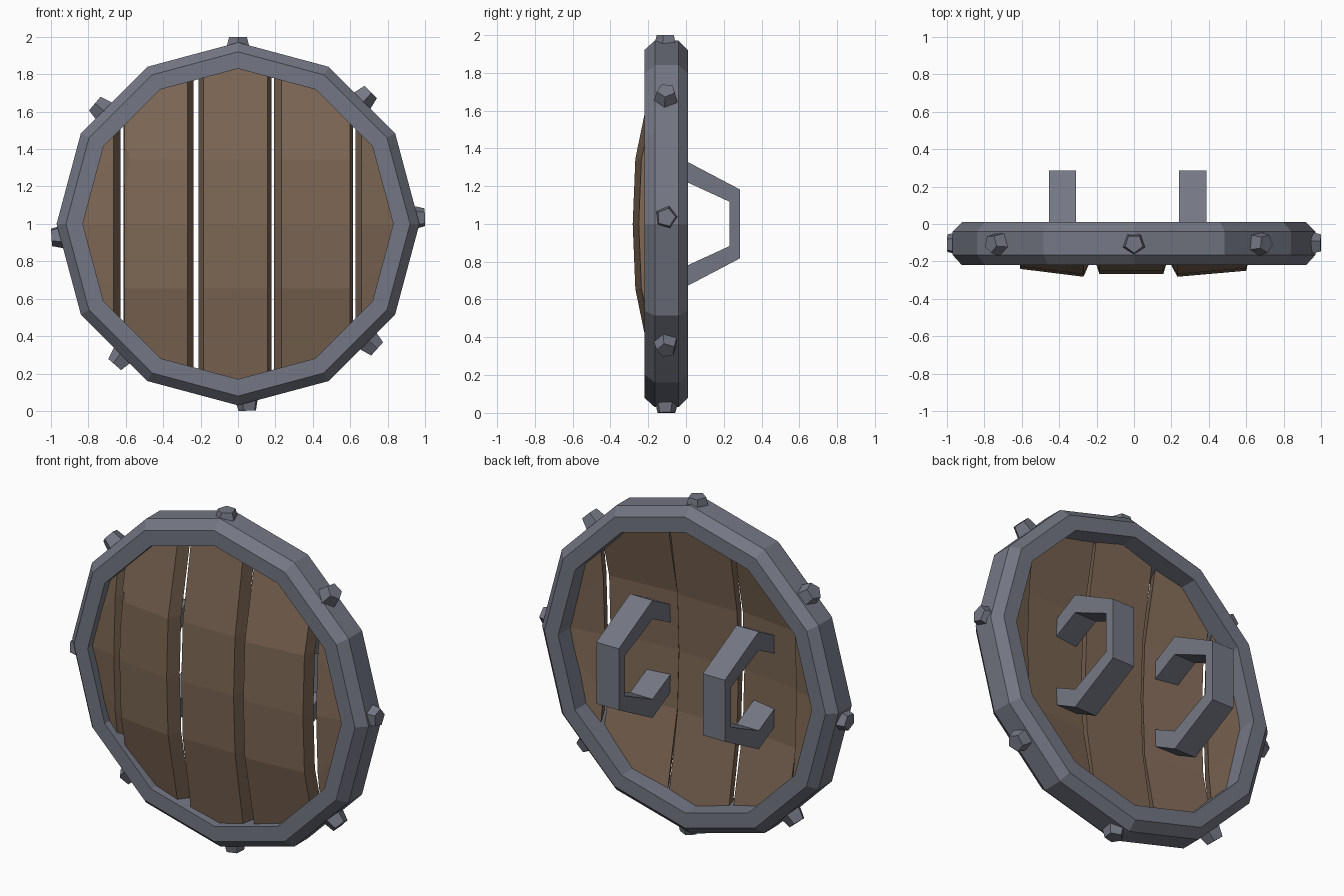
import bpy, bmesh, math
from mathutils import Matrix, Vector

if "Cube" in bpy.data.objects:
    bpy.data.objects.remove(bpy.data.objects["Cube"])

CZ = 1.0    # height of the shield centre


def material(name, rgb):
    m = bpy.data.materials.new(name)
    m.diffuse_color = (*rgb, 1)
    m.use_nodes = True
    m.node_tree.nodes["Principled BSDF"].inputs["Base Color"].default_value = m.diffuse_color
    return m


METAL = material("grey_metal", (0.175, 0.185, 0.23))
WOOD = material("brown_wood", (0.21, 0.137, 0.09))


def make(name, bm, mat):
    bmesh.ops.recalc_face_normals(bm, faces=bm.faces)
    me = bpy.data.meshes.new(name)
    bm.to_mesh(me)
    bm.free()
    me.materials.append(mat)
    ob = bpy.data.objects.new(name, me)
    bpy.context.collection.objects.link(ob)
    return ob


def loft(name, sections, mat, closed=False):
    """Skin a list of equal-length point loops."""
    bm = bmesh.new()
    rows = [[bm.verts.new(p) for p in s] for s in sections]
    n = len(rows[0])
    for i in range(len(rows) if closed else len(rows) - 1):
        a, b = rows[i], rows[(i + 1) % len(rows)]
        for j in range(n):
            k = (j + 1) % n
            bm.faces.new((a[j], a[k], b[k], b[j]))
    if not closed:
        bm.faces.new(rows[0])
        bm.faces.new(rows[-1])
    return make(name, bm, mat)


# Twelve-sided metal rim with chamfered outer edges (radius, y)
profile = [(0.83, -0.22), (0.92, -0.22), (0.97, -0.165),
           (0.97, -0.04), (0.92, 0.01), (0.83, 0.01)]
loft("rim", [[(r * math.cos(i * math.pi / 6), y, CZ + r * math.sin(i * math.pi / 6))
              for r, y in profile] for i in range(12)], METAL, closed=True)

# Five-sided studs around the rim
for i, deg in enumerate((90, 45, 2, -42, -87, -131, -176, 140)):
    a = math.radians(deg)
    d = Vector((math.cos(a), 0, math.sin(a)))
    bm = bmesh.new()
    bmesh.ops.create_cone(bm, cap_ends=True, segments=5, radius1=0.075,
                          radius2=0.05, depth=0.1)
    rot = d.to_track_quat('Z', 'Y').to_matrix().to_4x4()
    bm.transform(Matrix.Translation(Vector((0, -0.105, CZ)) + d * 0.95) @ rot
                 @ Matrix.Rotation(i * 0.5, 4, 'Z'))
    make(f"stud_{i + 1}", bm, METAL)

# Bowed planks: front x pair, back x pair, front y pair at mid height
planks = [(-0.84, -0.665, -0.86, -0.627, -0.175, -0.212),
          (-0.608, -0.27, -0.612, -0.237, -0.24, -0.282),
          (-0.185, 0.157, -0.21, 0.18, -0.266, -0.266),
          (0.232, 0.6, 0.192, 0.616, -0.282, -0.25),
          (0.66, 0.84, 0.628, 0.86, -0.212, -0.175)]
THICK = 0.075
boards = []
for i, (f0, f1, b0, b1, y0, y1) in enumerate(planks):
    sections = []
    for step in (-2, -1, 0, 1, 2):
        s = []
        for x, y, back in ((f0, y0, 0), (f1, y1, 0), (b1, y1, THICK), (b0, y0, THICK)):
            end = math.sqrt(0.875 ** 2 - x * x)
            z = (0, min(0.345, end * 0.6), end)[abs(step)]
            yy = (y, y + 0.014, -0.165)[abs(step)]
            s.append((x, yy + back, CZ + math.copysign(z, step)))
        sections.append(s)
    boards.append(loft(f"plank_{i + 1}", sections, WOOD))

# Chipped edge on the second plank
bm = bmesh.new()
for p in ((-0.532, -0.262, 1.35), (-0.532, -0.33, 1.35), (-0.62, -0.33, 1.18),
          (-0.62, -0.33, 1.41), (-0.62, -0.225, 1.18), (-0.62, -0.19, 1.41)):
    bm.verts.new(p)
bmesh.ops.convex_hull(bm, input=bm.verts)
cutter = make("chip_cutter", bm, WOOD)
cutter.hide_render = True
cutter.hide_viewport = True
mod = boards[1].modifiers.new("chip", 'BOOLEAN')
mod.operation = 'DIFFERENCE'
mod.solver = 'EXACT'
mod.object = cutter

# Two hexagonal hand grips whose ends sink into the planks: outer/inner (y, z offset)
half = [((-0.215, 0.25), (-0.215, 0.145)), ((-0.03, 0.348), (-0.03, 0.237)),
        ((0.286, 0.182), (0.229, 0.118))]
path = half + [((oy, -oz), (iy, -iz)) for (oy, oz), (iy, iz) in reversed(half)]
for name, x0, x1 in (("grip_left", -0.455, -0.31), ("grip_right", 0.24, 0.387)):
    loft(name, [[(x0, o[0], CZ + o[1]), (x1, o[0], CZ + o[1]),
                 (x1, n[0], CZ + n[1]), (x0, n[0], CZ + n[1])] for o, n in path], METAL)
